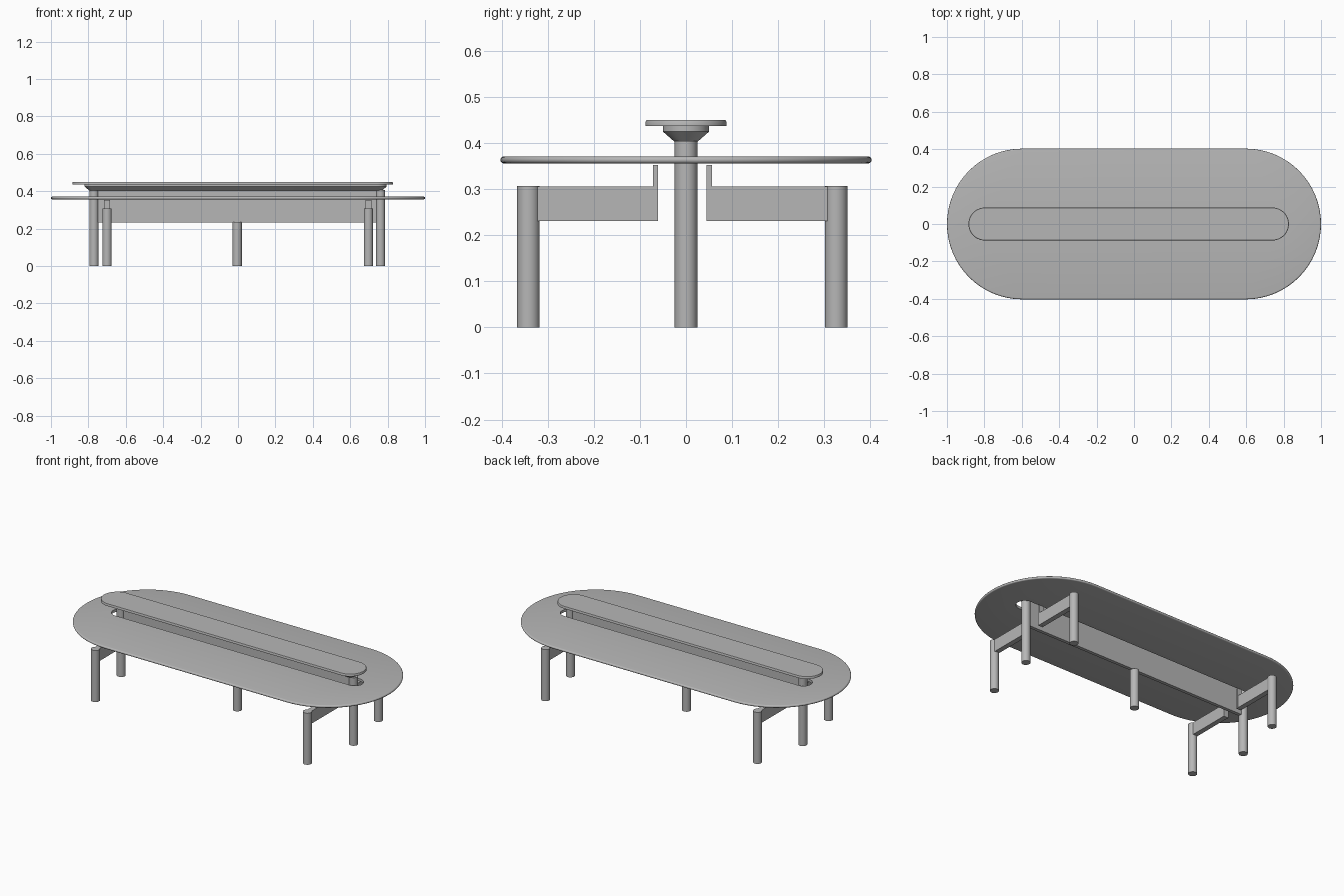
import bpy
import bmesh
from math import cos, sin, pi, radians

cube = bpy.data.objects.get("Cube")
if cube:
    bpy.data.objects.remove(cube)

grey = bpy.data.materials.new("plain grey")
grey.use_nodes = True
COLOUR = (0.47, 0.47, 0.47, 1)
grey.diffuse_color = COLOUR
grey.node_tree.nodes["Principled BSDF"].inputs["Base Color"].default_value = COLOUR


def finish(bm, name, smooth=True):
    bmesh.ops.recalc_face_normals(bm, faces=bm.faces)
    mesh = bpy.data.meshes.new(name)
    bm.to_mesh(mesh)
    bm.free()
    mesh.materials.append(grey)
    ob = bpy.data.objects.new(name, mesh)
    bpy.context.collection.objects.link(ob)
    if smooth:
        bpy.ops.object.select_all(action="DESELECT")
        ob.select_set(True)
        bpy.context.view_layer.objects.active = ob
        bpy.ops.object.shade_smooth_by_angle(angle=radians(35))
    return ob


def stadium(x0, x1, r, z, n=32):
    """Pill outline with round ends centred on x0 and x1."""
    pts = []
    for cx, start in ((x1, -pi / 2), (x0, pi / 2)):
        for i in range(n + 1):
            a = start + pi * i / n
            pts.append((cx + r * cos(a), r * sin(a), z))
        pts.append((0, r * sin(start + pi), z))
    return pts


def loft(name, outlines, ring=False):
    """Join outlines in order; a ring closes on itself, otherwise cap the ends."""
    bm = bmesh.new()
    loops = [[bm.verts.new(p) for p in o] for o in outlines]
    pairs = list(zip(loops, loops[1:]))
    if ring:
        pairs.append((loops[-1], loops[0]))
    else:
        bm.faces.new(loops[0])
        bm.faces.new(loops[-1])
    n = len(loops[0])
    for a, b in pairs:
        for i in range(n):
            j = (i + 1) % n
            bm.faces.new((a[i], a[j], b[j], b[i]))
    return finish(bm, name)


def leg(name, x, y, top, r=0.0245):
    bm = bmesh.new()
    bmesh.ops.create_cone(bm, cap_ends=True, segments=32, radius1=r, radius2=r, depth=top)
    bmesh.ops.translate(bm, verts=bm.verts, vec=(x, y, top / 2))
    finish(bm, name)


def box(name, lo, hi):
    bm = bmesh.new()
    bmesh.ops.create_cube(bm, size=1)
    for v in bm.verts:
        v.co = [(a + b) / 2 + c * (b - a) for a, b, c in zip(lo, hi, v.co)]
    finish(bm, name, smooth=False)


# Table top with a long slot and a rounded rim
LOW, HIGH, SPINE, RADIUS = 0.356, 0.371, 0.597, 0.403
MID, HALF = (LOW + HIGH) / 2, (HIGH - LOW) / 2
top = [stadium(-0.775, 0.77, 0.048, z) for z in (LOW, HIGH)]
for k in range(9):
    a = pi / 2 - pi * k / 8
    top.append(stadium(-SPINE, SPINE, RADIUS - HALF + HALF * cos(a), MID + HALF * sin(a)))
loft("table_top", top, ring=True)

# Raised shelf and its flared support
loft("raised_shelf", [stadium(-0.797, 0.74, r, z)
                      for r, z in ((0.088, 0.437), (0.088, 0.446), (0.086, 0.45))])
loft("shelf_support", [stadium(-0.77, 0.745, r, z)
                       for r, z in ((0.025, 0.403), (0.05, 0.425), (0.05, 0.437))])

# Central beam and legs
box("centre_beam", (-0.76, -0.01, 0.233), (0.75, 0.01, 0.405))
leg("right_centre_leg", -0.77, 0, 0.405)
leg("left_centre_leg", 0.762, 0, 0.405)
leg("middle_leg", -0.004, 0, 0.235)

# Outer legs, each with an arm and an upright plate at its inner end
ARM_Y = -0.008
for side, x in (("right", -0.7), ("left", 0.697)):
    for end, s in (("front", -1), ("back", 1)):
        name = side + "_" + end

        def span(inner, outer):
            return sorted((ARM_Y + s * inner, ARM_Y + s * outer))

        leg(name + "_leg", x, ARM_Y + s * 0.334, 0.307)
        y0, y1 = span(0.053, 0.33)
        box(name + "_arm", (x - 0.015, y0, 0.231), (x + 0.015, y1, 0.306))
        y0, y1 = span(0.0525, 0.064)
        box(name + "_plate", (x - 0.016, y0, 0.2305), (x + 0.016, y1, 0.353))
